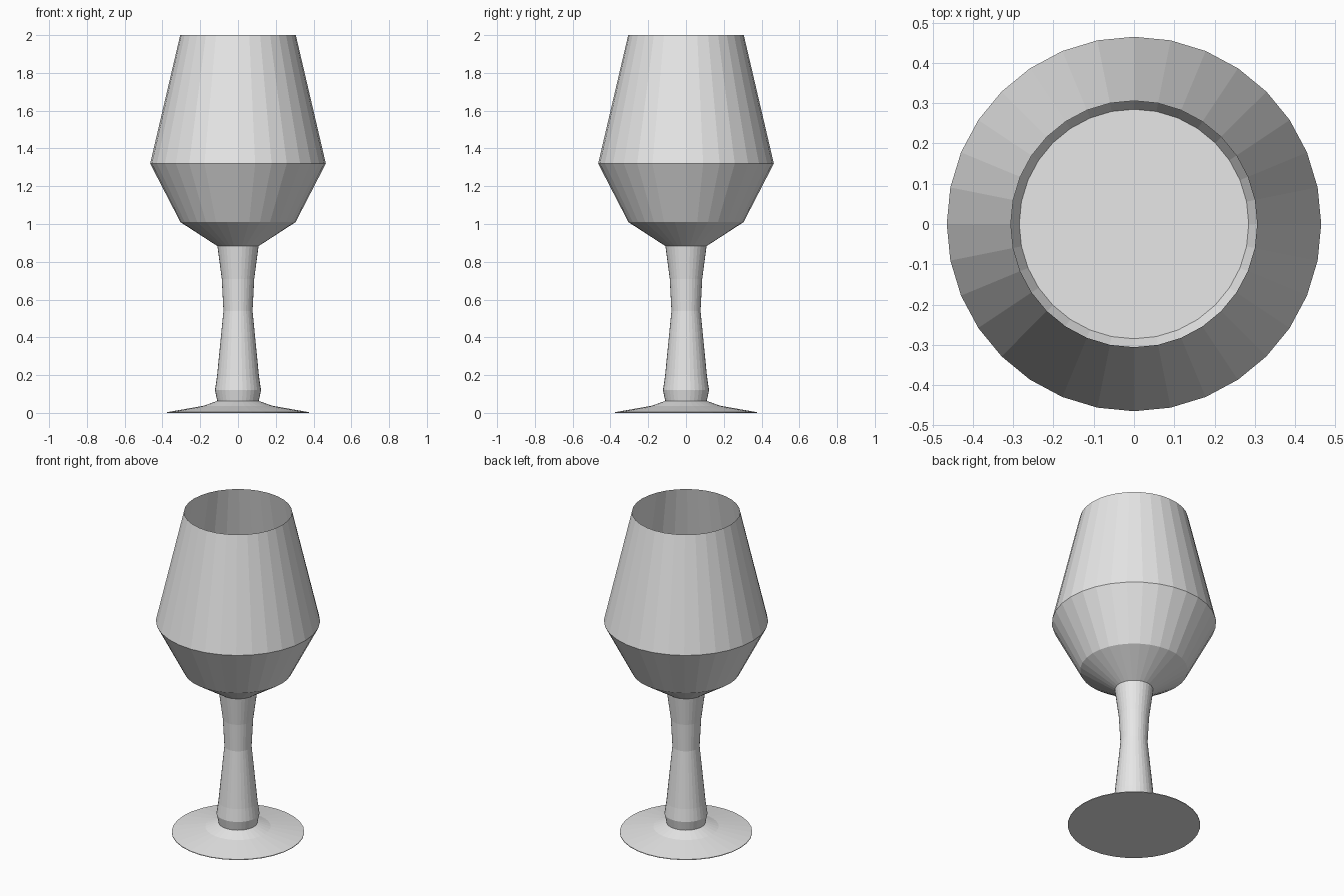
import bpy
import bmesh
from math import cos, sin, tau

SIDES = 32

cube = bpy.data.objects.get("Cube")
if cube:
    bpy.data.objects.remove(cube, do_unlink=True)

# One plain grey for the whole goblet
grey = bpy.data.materials.new("plain_grey")
grey.use_nodes = True
grey.diffuse_color = (0.8, 0.8, 0.8, 1)
grey.node_tree.nodes["Principled BSDF"].inputs["Base Color"].default_value = (0.8, 0.8, 0.8, 1)


def lathe(name, profile, cap_start=False, cap_end=False):
    """Spin a (radius, height) profile around z, going up the outside."""
    bm = bmesh.new()
    rings = [[bm.verts.new((r * cos(tau * i / SIDES), r * sin(tau * i / SIDES), z))
              for i in range(SIDES)] for r, z in profile]
    for low, high in zip(rings, rings[1:]):
        for i in range(SIDES):
            j = (i + 1) % SIDES
            bm.faces.new((low[i], low[j], high[j], high[i]))
    if cap_start:
        bm.faces.new(rings[0][::-1])
    if cap_end:
        bm.faces.new(rings[-1])
    mesh = bpy.data.meshes.new(name)
    bm.to_mesh(mesh)
    bm.free()
    mesh.materials.append(grey)
    obj = bpy.data.objects.new(name, mesh)
    bpy.context.collection.objects.link(obj)
    return obj


# Shallow conical foot with a flat underside
lathe("foot", [(0.375, 0), (0.375, 0.004), (0.185, 0.037), (0.11, 0.063)], cap_start=True)

# Waisted stem with a small collar at the bottom
lathe("stem", [(0.11, 0.063), (0.122, 0.12), (0.111, 0.195), (0.077, 0.54),
               (0.086, 0.71), (0.109, 0.883)])

# Bowl: outside up to the thin rim, then inside down to the flat floor
lathe("bowl", [(0.109, 0.883), (0.305, 1.01), (0.465, 1.32), (0.306, 2.0),
               (0.445, 1.32), (0.285, 1.02)], cap_end=True)
